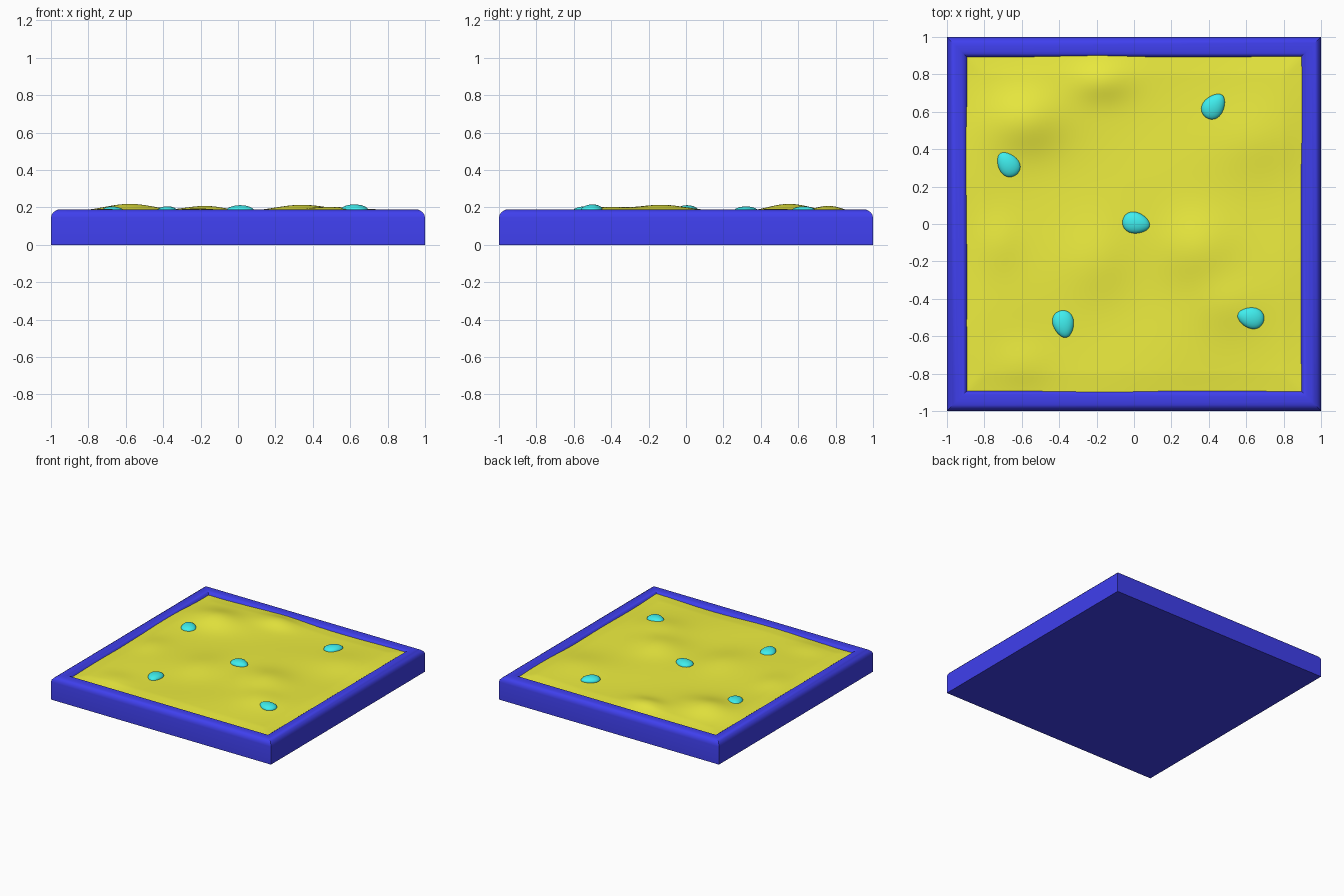
import bpy, bmesh, math
from mathutils import Matrix, Vector

if "Cube" in bpy.data.objects:
    bpy.data.objects.remove(bpy.data.objects["Cube"])


def material(name, rgb):
    m = bpy.data.materials.new(name)
    m.diffuse_color = (*rgb, 1)
    m.use_nodes = True
    m.node_tree.nodes["Principled BSDF"].inputs["Base Color"].default_value = m.diffuse_color
    return m


def make_object(name, bm, mat, angle):
    bmesh.ops.recalc_face_normals(bm, faces=bm.faces)
    me = bpy.data.meshes.new(name)
    bm.to_mesh(me)
    bm.free()
    ob = bpy.data.objects.new(name, me)
    bpy.context.collection.objects.link(ob)
    me.materials.append(mat)
    bpy.ops.object.select_all(action='DESELECT')
    ob.select_set(True)
    bpy.context.view_layer.objects.active = ob
    bpy.ops.object.shade_smooth_by_angle(angle=math.radians(angle))
    return ob


blue = material("tray_blue", (0.05, 0.05, 0.85))
yellow = material("sand_yellow", (0.85, 0.85, 0.05))
cyan = material("pebble_cyan", (0.05, 0.85, 0.85))

# Tray: square rings lofted along a rounded rim profile (half width, height)
profile = [(1, 0), (1, 0.145), (0.996, 0.162), (0.985, 0.176), (0.968, 0.187),
           (0.95, 0.19), (0.925, 0.19), (0.912, 0.187), (0.902, 0.18),
           (0.893, 0.168), (0.885, 0.145), (0.88, 0.1)]
bm = bmesh.new()
rings = [[bm.verts.new((sx * r, sy * r, z))
          for sx, sy in ((-1, -1), (1, -1), (1, 1), (-1, 1))] for r, z in profile]
for a, b in zip(rings, rings[1:]):
    for i in range(4):
        j = (i + 1) % 4
        bm.faces.new((a[i], a[j], b[j], b[i]))
bm.faces.new(rings[0])
bm.faces.new(rings[-1])
make_object("tray", bm, blue, 35)

# Sand: grid with soft mounds (x, y, height, x spread, y spread) and ripples
mounds = [(-0.58, 0.55, 0.042, 0.19, 0.16), (-0.17, 0.76, 0.026, 0.15, 0.1),
          (0.34, -0.13, 0.037, 0.2, 0.19), (0.5, -0.42, 0.018, 0.18, 0.15),
          (-0.2, -0.2, 0.018, 0.16, 0.2), (-0.72, -0.1, 0.014, 0.12, 0.15),
          (-0.6, -0.75, 0.013, 0.15, 0.12), (0.65, 0.45, 0.014, 0.2, 0.18)]


def sand_height(x, y):
    z = 0.177 + 0.003 * math.sin(6 * x + 4 * y) + 0.003 * math.sin(7 * y - 5 * x + 1)
    for mx, my, h, sx, sy in mounds:
        z += h * math.exp(-((x - mx) / sx) ** 2 - ((y - my) / sy) ** 2)
    edge = max(abs(x), abs(y))
    if edge > 0.8:
        z -= 0.08 * (edge - 0.8)
    return z


bm = bmesh.new()
bmesh.ops.create_grid(bm, x_segments=90, y_segments=90, size=0.9)
for v in bm.verts:
    v.co.z = sand_height(v.co.x, v.co.y)
make_object("sand", bm, yellow, 60)

# Pebbles: egg shapes half sunk in the sand (x, y, top height, tip direction)
for i, (x, y, top, turn) in enumerate([(0.012, 0.005, 0.212, -12), (-0.377, -0.535, 0.206, -78),
                                       (0.427, 0.63, 0.206, 53), (-0.674, 0.322, 0.205, 125),
                                       (0.622, -0.5, 0.216, 165)]):
    bm = bmesh.new()
    bmesh.ops.create_uvsphere(bm, u_segments=32, v_segments=20, radius=1)
    for v in bm.verts:
        t = v.co.x
        v.co = Vector((0.074 * t, 0.056 * v.co.y * (1 - 0.2 * t), 0.03 * v.co.z))
    zc = max(top - 0.03, sand_height(x, y) - 0.006)
    bm.transform(Matrix.Translation((x, y, zc)) @ Matrix.Rotation(math.radians(turn), 4, 'Z'))
    make_object(f"pebble_{i + 1}", bm, cyan, 60)
